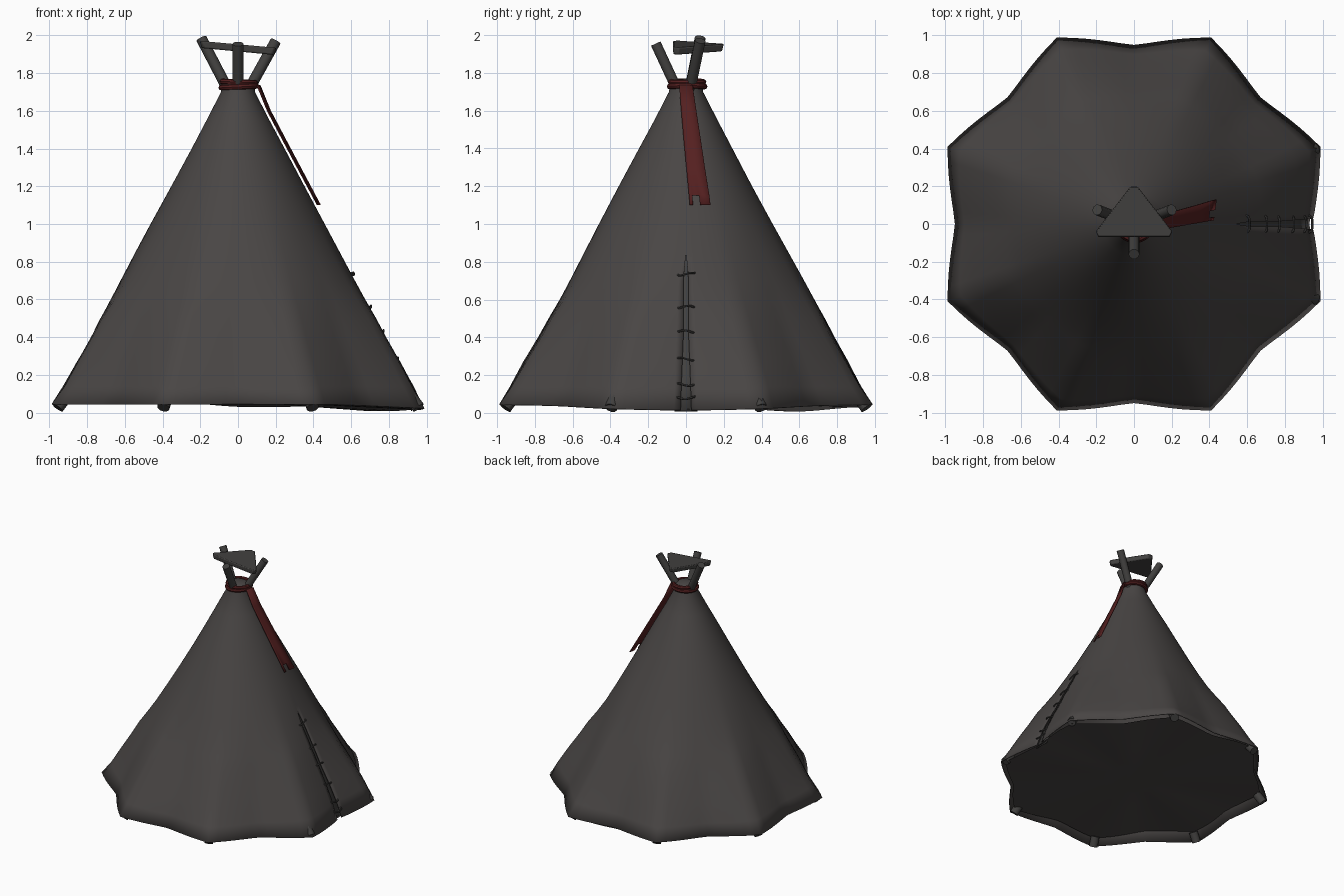
import bpy, bmesh, math
from math import sin, cos, pi, radians

if "Cube" in bpy.data.objects:
    bpy.data.objects.remove(bpy.data.objects["Cube"])


def material(name, rgb):
    m = bpy.data.materials.new(name)
    m.diffuse_color = (*rgb, 1)
    m.use_nodes = True
    m.node_tree.nodes["Principled BSDF"].inputs["Base Color"].default_value = m.diffuse_color
    return m


CLOTH = material("charcoal cloth", (0.066, 0.060, 0.058))
WOOD = material("dark wood", (0.053, 0.051, 0.049))
RED = material("dark red fabric", (0.088, 0.014, 0.014))


def finish(ob, mat, angle=40):
    ob.data.materials.append(mat)
    bpy.ops.object.select_all(action='DESELECT')
    ob.select_set(True)
    bpy.context.view_layer.objects.active = ob
    if ob.type == 'CURVE':
        bpy.ops.object.convert(target='MESH')
        ob = bpy.context.object
    bpy.ops.object.shade_smooth_by_angle(angle=radians(angle))
    return ob


def mesh_object(name, bm, mat, thickness=0, bevel=0):
    me = bpy.data.meshes.new(name)
    bm.to_mesh(me)
    bm.free()
    ob = bpy.data.objects.new(name, me)
    bpy.context.collection.objects.link(ob)
    finish(ob, mat)
    if thickness:
        ob.modifiers.new("thickness", 'SOLIDIFY').thickness = thickness
    if bevel:
        b = ob.modifiers.new("bevel", 'BEVEL')
        b.width, b.segments = bevel, 2
    return ob


def tube(name, points, radius, mat, cyclic=False, res=3):
    cu = bpy.data.curves.new(name, 'CURVE')
    cu.dimensions = '3D'
    cu.bevel_depth, cu.bevel_resolution, cu.use_fill_caps = radius, res, True
    sp = cu.splines.new('POLY')
    sp.points.add(len(points) - 1)
    for p, co in zip(sp.points, points):
        p.co = (*co, 1)
    sp.use_cyclic_u = cyclic
    ob = bpy.data.objects.new(name, cu)
    bpy.context.collection.objects.link(ob)
    return finish(ob, mat)


# Cloth profile: height, radius between corners, extra radius at the corners
PROFILE = [(0.045, 0.95, 0.12), (0.14, 0.905, 0.095), (0.27, 0.845, 0.075),
           (0.40, 0.775, 0.06), (0.50, 0.725, 0.05), (0.60, 0.673, 0.03),
           (0.70, 0.62, 0.016), (0.85, 0.54, 0.008), (1.00, 0.460, 0.003),
           (1.20, 0.353, 0), (1.40, 0.247, 0), (1.55, 0.167, 0),
           (1.70, 0.09, 0), (1.75, 0.085, 0), (1.765, 0.06, 0), (1.77, 0, 0)]


def cloth_radius(z):
    for (z0, r0, _), (z1, r1, _) in zip(PROFILE, PROFILE[1:]):
        if z <= z1:
            return r0 + (r1 - r0) * (z - z0) / (z1 - z0)
    return 0


def corner_factor(i):
    return (1 - abs((i % 12) - 6) / 6) ** 1.4


# Tent cloth: eight pointed corners, split by a narrow doorway at +x
N = 96
bm = bmesh.new()
rows = []
for z, r, extra in PROFILE:
    gap = 0.014 + 0.016 * max(0, 0.4 - z) / 0.4 if z < 0.84 else 0
    row = []
    for i in range(N + 1):
        a = 2 * pi * i / N
        wave = 0.006 * sin(3 * a + 5 * z) * min(1, r * 1.5) if 0.1 < z < 1.5 else 0
        rr = r + extra * corner_factor(i) + wave * min(1, (N / 2 - abs(i - N / 2)) / 6)
        dip = 0.03 * max(0, cos(a)) ** 4 if z < 0.1 else 0
        y = rr * sin(a) + (gap if i == 0 else -gap if i == N else 0)
        row.append(bm.verts.new((rr * cos(a), y, z - dip)))
    rows.append(row)
for lo, hi in zip(rows, rows[1:]):
    for i in range(N):
        bm.faces.new((lo[i], lo[i + 1], hi[i + 1], hi[i]))
bmesh.ops.remove_doubles(bm, verts=bm.verts, dist=0.0005)
mesh_object("tent_cloth", bm, CLOTH, thickness=0.006)

# Floor cloth: uneven sheet closing the underside, higher at the front left
bm = bmesh.new()
rings = []
for t in (0.25, 0.5, 0.75, 0.985):
    ring = []
    for i in range(N):
        a = 2 * pi * i / N
        x, y = t * cos(a), t * sin(a)
        z = 0.06 - 0.042 * x - 0.022 * y + 0.008 * sin(7 * a) * t
        edge = 0.945 - 0.5 * max(0, z - 0.05) + 0.10 * corner_factor(i)
        ring.append(bm.verts.new((x * edge, y * edge, max(z, 0.008))))
    rings.append(ring)
bm.faces.new(rings[0][::-1])
for inner, outer in zip(rings, rings[1:]):
    for i in range(N):
        j = (i + 1) % N
        bm.faces.new((inner[i], inner[j], outer[j], outer[i]))
mesh_object("floor_cloth", bm, CLOTH)


def strip(name, pairs, mat, thickness, notch=False):
    """Ribbon from rows of points; a notch leaves out the middle of the last row."""
    b = bmesh.new()
    vs = [[b.verts.new(p) for p in row] for row in pairs]
    for k, (lo, hi) in enumerate(zip(vs, vs[1:])):
        for i in range(len(lo) - 1):
            if not (notch and k == len(vs) - 2 and i == 1):
                b.faces.new((lo[i], lo[i + 1], hi[i + 1], hi[i]))
    return mesh_object(name, b, mat, thickness=thickness)


# Inner flap closing the doorway from behind
strip("door_flap", [[(cloth_radius(max(z, 0.045)) - 0.025, y, z) for y in (-0.06, 0, 0.06)]
                    for z in (0.01, 0.2, 0.4, 0.6, 0.8, 0.9)], WOOD, 0.006)

# Laces across the doorway
for k, z in enumerate((0.735, 0.56, 0.43, 0.285, 0.15, 0.08)):
    pts = []
    for j in range(9):
        t = j / 4 - 1
        pts.append((cloth_radius(z) + 0.012 - 0.026 * abs(t) ** 6,
                    0.05 * t, z + 0.007 * sin(2.5 * t + k)))
    tube(f"door_lace_{k + 1}", pts, 0.006, WOOD, res=1)

# Pegs at the eight corners
for k in range(8):
    a = radians(22.5 + 45 * k)
    tube(f"corner_peg_{k + 1}",
         [(r * cos(a), r * sin(a), z) for r, z in ((0.985, 0.09), (1.036, 0.026))],
         0.034, WOOD)

# Three poles crossing at the top
for k, tip in enumerate(((-0.195, 0.075, 1.985), (0.2, 0.075, 1.97), (0, -0.16, 1.955))):
    tube(f"top_pole_{k + 1}", [(0, 0, 1.61), tip], 0.029, WOOD)

# Tilted triangular smoke cover
bm = bmesh.new()
outline = [(-0.19, -0.07), (0.19, -0.07), (0.205, -0.04), (0.02, 0.2), (-0.02, 0.2), (-0.205, -0.04)]
layers = [[bm.verts.new((x * s, y * s, 1.935 - 0.09 * x + dz)) for x, y in outline]
          for dz, s in ((-0.02, 0.95), (0.018, 1))]
bm.faces.new(layers[0][::-1])
bm.faces.new(layers[1])
for i in range(6):
    j = (i + 1) % 6
    bm.faces.new((layers[0][i], layers[0][j], layers[1][j], layers[1][i]))
mesh_object("smoke_cover", bm, WOOD, bevel=0.007)

# Red binding wound around the neck
for k, (z, r, tilt) in enumerate(((1.752, 0.086, -0.04), (1.728, 0.092, 0.05))):
    tube(f"neck_binding_{k + 1}",
         [(r * cos(a) + 0.004, r * sin(a) + 0.006, z + tilt * r * cos(a))
          for a in (2 * pi * i / 32 for i in range(32))],
         0.0155, RED, cyclic=True, res=2)

# Hanging red ribbon, slightly twisted, with a notched end
rows = []
for z, y0, y1 in ((1.735, -0.035, 0.035), (1.6, -0.025, 0.055), (1.45, -0.012, 0.078),
                  (1.3, 0.002, 0.1), (1.15, 0.016, 0.124), (1.1, 0.02, 0.13)):
    rows.append([(cloth_radius(z) + 0.012 + 0.015 * t, y0 + (y1 - y0) * t, z)
                 for t in (0, 0.16, 0.5, 1)])
strip("hanging_ribbon", rows, RED, 0.006, notch=True)
